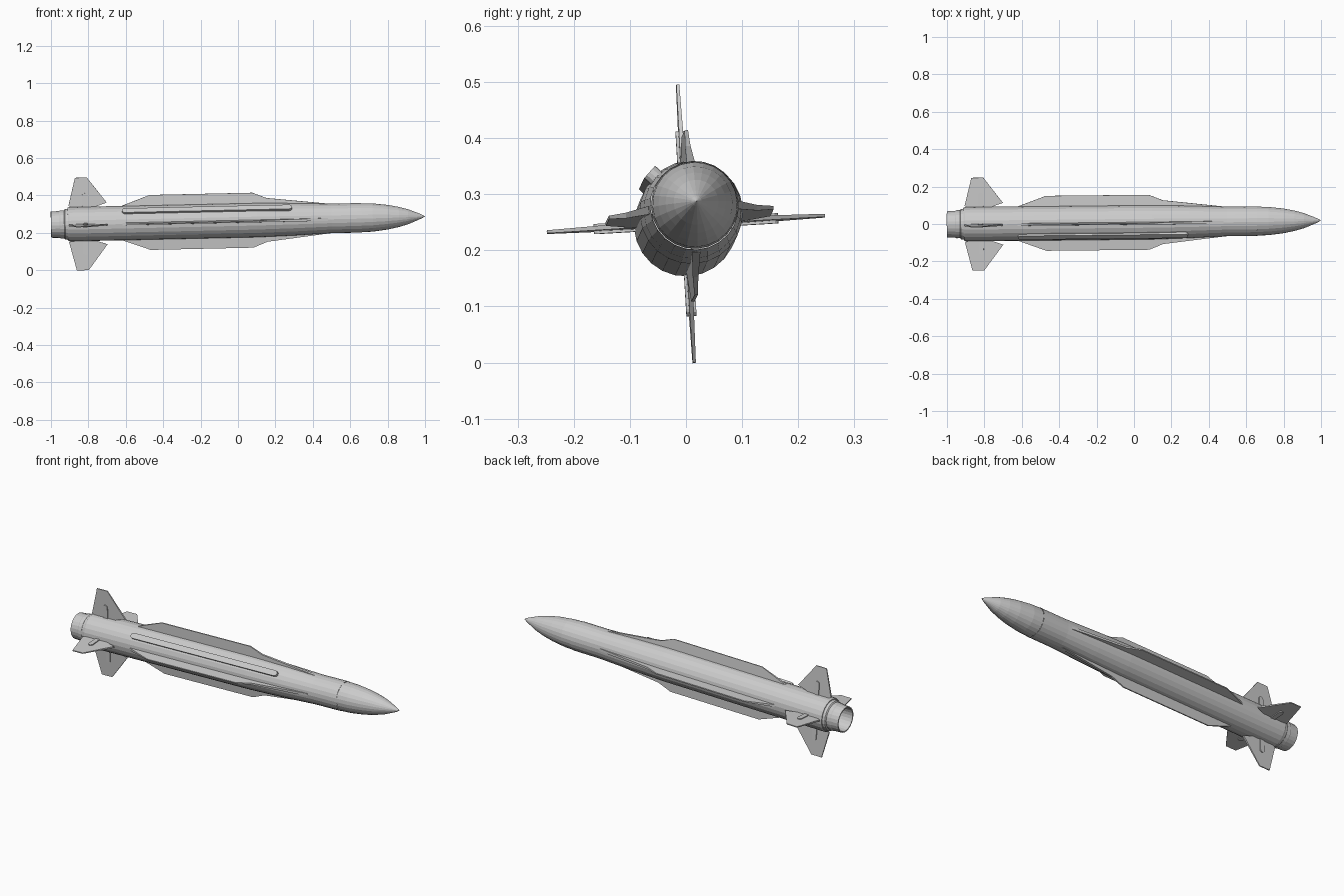
import bpy, bmesh, math
from mathutils import Matrix, Vector

cube = bpy.data.objects.get("Cube")
if cube:
    bpy.data.objects.remove(cube)

grey = bpy.data.materials.new("light_grey")
grey.use_nodes = True
COLOUR = (0.6, 0.6, 0.6, 1)
grey.diffuse_color = COLOUR
grey.node_tree.nodes["Principled BSDF"].inputs["Base Color"].default_value = COLOUR

# Whole body lies along local X, rolled and pitched slightly nose up
FRAME = (Matrix.Translation((0, 0.0085, 0.2657))
         @ Matrix.Rotation(0.0104, 4, 'Z')
         @ Matrix.Rotation(-0.0222, 4, 'Y')
         @ Matrix.Rotation(math.radians(3.4), 4, 'X'))
SIDES = 24


def finish(name, bm, angle=0):
    bmesh.ops.recalc_face_normals(bm, faces=bm.faces)
    mesh = bpy.data.meshes.new(name)
    bm.to_mesh(mesh)
    bm.free()
    mesh.materials.append(grey)
    ob = bpy.data.objects.new(name, mesh)
    bpy.context.collection.objects.link(ob)
    ob.matrix_world = FRAME @ Matrix.Rotation(math.radians(angle), 4, 'X')
    return ob


def lathe(name, profile):
    """Spin (x, radius) points round the X axis."""
    bm = bmesh.new()
    verts = [bm.verts.new((x, 0, r)) for x, r in profile]
    edges = [bm.edges.new(pair) for pair in zip(verts, verts[1:])]
    bmesh.ops.spin(bm, geom=verts + edges, axis=(1, 0, 0), cent=(0, 0, 0),
                   angle=math.tau, steps=SIDES, use_duplicate=False)
    bmesh.ops.remove_doubles(bm, verts=bm.verts, dist=0.0002)
    return finish(name, bm)


def plate(name, outline, half_width, angle):
    """Thin upright plate from (x, radius) points, half_width depends on radius."""
    bm = bmesh.new()
    sides = [[bm.verts.new((x, s * half_width(r), r)) for x, r in outline] for s in (-1, 1)]
    for loop in sides:
        bm.faces.new(loop)
    n = len(outline)
    for i in range(n):
        j = (i + 1) % n
        bm.faces.new((sides[0][i], sides[0][j], sides[1][j], sides[1][i]))
    return finish(name, bm, angle)


def capsule(start, end, radius, steps=6):
    """Rounded slot outline running along the first axis."""
    points = []
    for centre, turn in ((end, -math.pi / 2), (start, math.pi / 2)):
        for i in range(steps + 1):
            a = turn + math.pi * i / steps
            points.append((centre + radius * math.cos(a), radius * math.sin(a)))
    return points


# Main body with tapered forward section and pointed nose
lathe("body", [(-0.91, 0), (-0.91, 0.088), (-0.902, 0.092), (0.1, 0.092), (0.3, 0.087),
               (0.5, 0.079), (0.66, 0.079)])
lathe("nose_cone", [(0.66, 0), (0.66, 0.0775), (0.72, 0.0755), (0.8, 0.066), (0.86, 0.054),
                    (0.91, 0.040), (0.96, 0.020), (0.985, 0.009), (1.0, 0)])

# Open exhaust nozzle with stepped collar
lathe("nozzle", [(-0.9, 0), (-0.92, 0.062), (-1.0, 0.064), (-1.0, 0.070), (-0.955, 0.072),
                 (-0.95, 0.075), (-0.93, 0.075), (-0.925, 0.081), (-0.905, 0.084)])

STRAKE = [(-0.62, 0.07), (-0.62, 0.092), (-0.47, 0.147), (0.08, 0.147),
          (0.155, 0.117), (0.48, 0.08), (0.48, 0.07)]
FIN = [(-0.88, 0.085), (-0.905, 0.098), (-0.867, 0.248), (-0.803, 0.248),
       (-0.70, 0.112), (-0.77, 0.088)]

# Four long strakes and four tail fins with hinge fairings
for angle, side in ((0, "top"), (90, "front"), (180, "bottom"), (270, "back")):
    plate("strake_" + side, STRAKE, lambda r: 0.003 + 0.004 * (0.147 - r) / 0.06, angle)
    plate("fin_" + side, FIN, lambda r: 0.0027 + 0.002 * (0.248 - r) / 0.16, angle)
    slot = [(-0.818 + v, u) for u, v in capsule(0.085, 0.152, 0.013)]
    plate("fin_hinge_" + side, slot, lambda r: 0.009, angle)

# Cable cover along the upper front side
bm = bmesh.new()
base = [bm.verts.new((x, w, 0.085)) for x, w in capsule(-0.605, 0.275, 0.015)]
cap = bm.faces.new(base)
top = bmesh.ops.extrude_face_region(bm, geom=[cap])["geom"]
bmesh.ops.translate(bm, vec=Vector((0, 0, 0.017)),
                    verts=[g for g in top if isinstance(g, bmesh.types.BMVert)])
finish("cable_cover", bm, 45)
